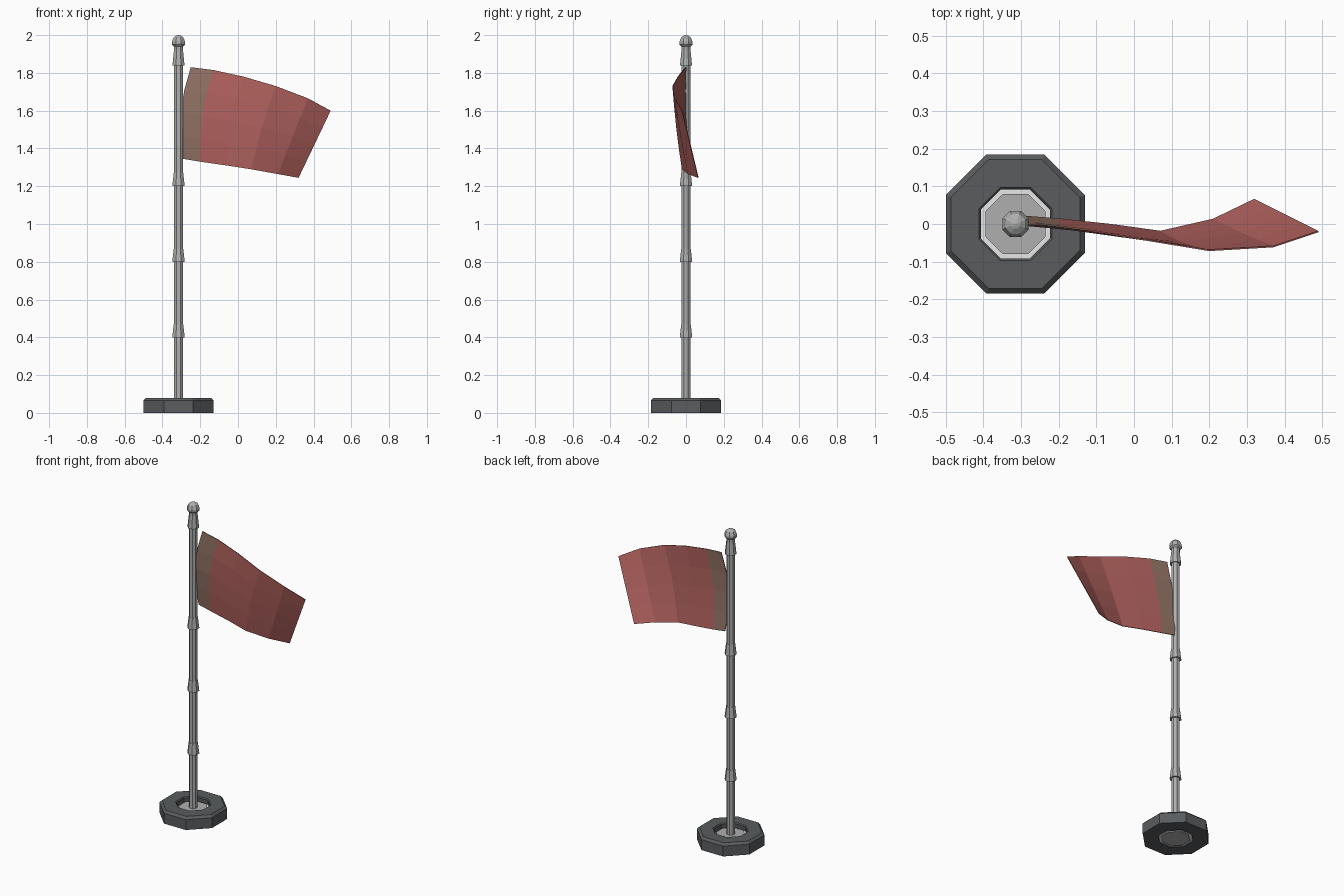
import bpy
import bmesh
import math
from mathutils import Vector

cube = bpy.data.objects.get("Cube")
if cube:
    bpy.data.objects.remove(cube, do_unlink=True)

POLE_X = -0.315
SIDES = 8


def material(name, rgb):
    m = bpy.data.materials.new(name)
    m.use_nodes = True
    m.diffuse_color = (*rgb, 1)
    m.node_tree.nodes["Principled BSDF"].inputs["Base Color"].default_value = (*rgb, 1)
    return m


dark = material("dark grey stone", (0.1, 0.107, 0.112))
metal = material("light grey metal", (0.42, 0.43, 0.42))
white = material("white", (0.95, 0.95, 0.95))
red = material("faded red cloth", (0.45, 0.125, 0.115))
taupe = material("taupe cloth", (0.29, 0.17, 0.13))


def finish(name, bm, mats):
    bmesh.ops.recalc_face_normals(bm, faces=bm.faces)
    mesh = bpy.data.meshes.new(name)
    bm.to_mesh(mesh)
    bm.free()
    for m in mats:
        mesh.materials.append(m)
    obj = bpy.data.objects.new(name, mesh)
    bpy.context.collection.objects.link(obj)
    return obj


def lathe(name, profile, mat, closed=False):
    """Eight-sided turned part; profile holds (distance to flat side, height)."""
    bm = bmesh.new()
    rings = []
    for apothem, z in profile:
        r = apothem / math.cos(math.pi / SIDES)
        angles = [(i + 0.5) * math.tau / SIDES for i in range(SIDES)]
        rings.append([bm.verts.new((POLE_X + r * math.cos(a), r * math.sin(a), z))
                      for a in angles])
    pairs = list(zip(rings, rings[1:]))
    if closed:
        pairs.append((rings[-1], rings[0]))
    else:
        bm.faces.new(rings[0])
        bm.faces.new(rings[-1])
    for a, b in pairs:
        for i in range(SIDES):
            j = (i + 1) % SIDES
            bm.faces.new((a[i], a[j], b[j], b[i]))
    return finish(name, bm, [mat])


# Base: bevelled ring, white inset and metal mounting plate
lathe("base_ring", [(0.097, 0), (0.185, 0), (0.185, 0.066), (0.171, 0.08),
                    (0.097, 0.08), (0.092, 0.074)], dark, closed=True)
lathe("base_inset", [(0.096, 0.005), (0.096, 0.045)], white)
lathe("mounting_plate", [(0.08, 0), (0.08, 0.055)], metal)

# Pole with flared collars
lathe("pole", [(0.023, 0.05), (0.023, 1.95)], metal)
for n, z in enumerate((0.4, 0.8, 1.2), 1):
    lathe(f"collar_{n}", [(0.022, z), (0.033, z), (0.025, z + 0.07), (0.022, z + 0.07)], metal)
lathe("top_collar", [(0.022, 1.84), (0.032, 1.84), (0.024, 1.92), (0.024, 1.95)], metal)

# Domed finial
lathe("finial", [(0.026, 1.94), (0.035, 1.95), (0.035, 1.965), (0.026, 1.987),
                 (0.012, 1.997), (0.002, 2.0)], metal)

# Flag: sheet between two wavy edges, bellied at the pole
top_edge = [(-0.25, 0, 1.83), (-0.13, -0.015, 1.815), (0.03, -0.042, 1.78),
            (0.2, -0.07, 1.73), (0.37, -0.06, 1.665), (0.49, -0.02, 1.6)]
bottom_edge = [(-0.29, 0.02, 1.345), (-0.2, 0.013, 1.33), (-0.06, -0.002, 1.31),
               (0.07, -0.02, 1.29), (0.21, 0.012, 1.265), (0.32, 0.065, 1.245)]
ROWS = 4
bm = bmesh.new()
columns = []
for c, (t, b) in enumerate(zip(top_edge, bottom_edge)):
    column = []
    for r in range(ROWS + 1):
        v = r / ROWS
        p = Vector(t).lerp(Vector(b), v)
        belly = math.sin(math.pi * v)
        p.x -= 0.034 * belly * max(0, 1 - c / 4)
        p.y -= 0.012 * belly * (1 - c / 5)
        column.append(bm.verts.new(p))
    columns.append(column)
for c, (a, b) in enumerate(zip(columns, columns[1:])):
    for r in range(ROWS):
        face = bm.faces.new((a[r], a[r + 1], b[r + 1], b[r]))
        face.material_index = 1 if c == 0 else 0  # hem strip beside the pole
flag = finish("flag", bm, [red, taupe])
solid = flag.modifiers.new("thickness", "SOLIDIFY")
solid.thickness = 0.004
solid.offset = 0
